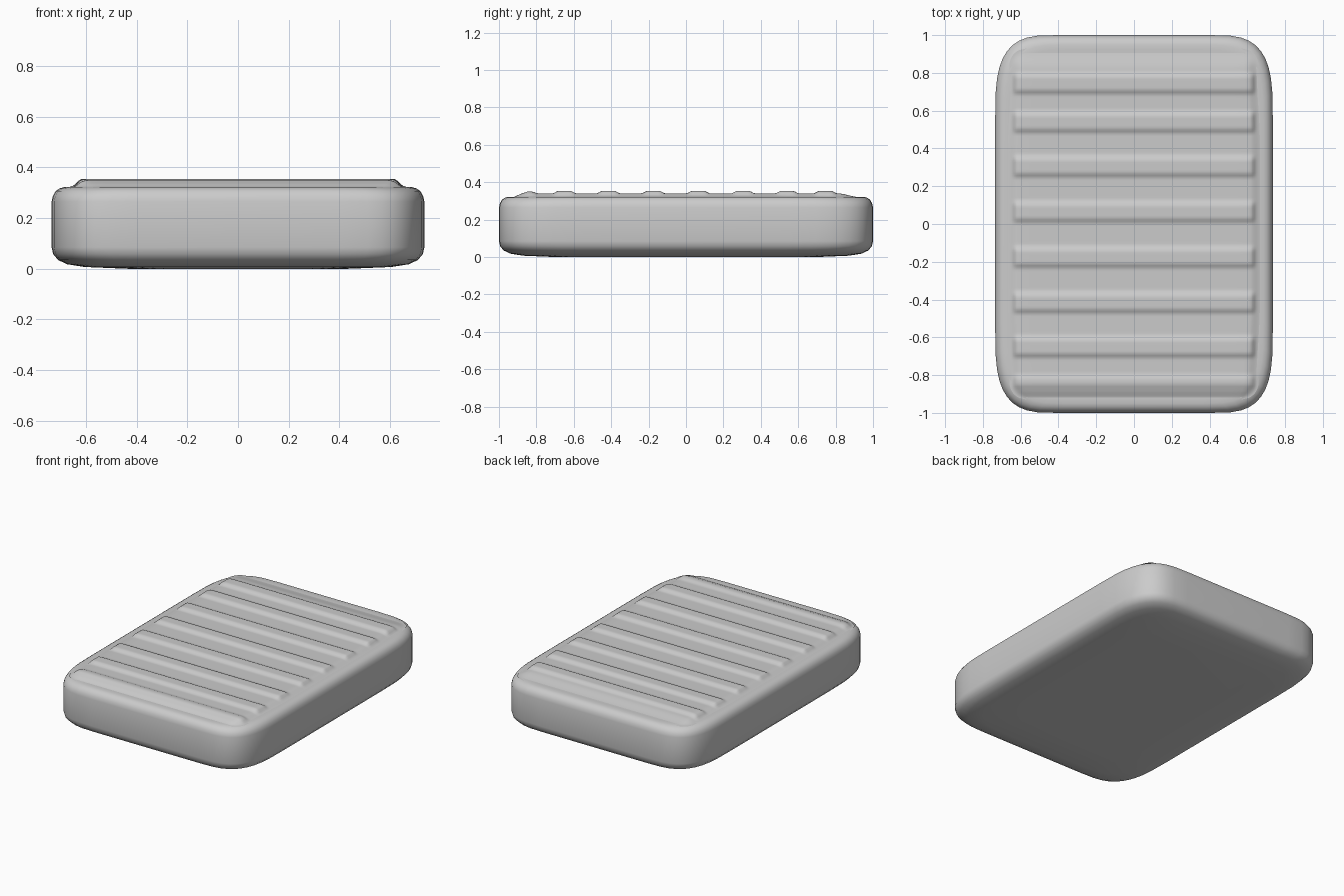
import bpy, bmesh, math

if "Cube" in bpy.data.objects:
    bpy.data.objects.remove(bpy.data.objects["Cube"])

HX, HY = 0.735, 1.0


def finish(name, bm, angle):
    bmesh.ops.recalc_face_normals(bm, faces=bm.faces[:])
    mesh = bpy.data.meshes.new(name)
    bm.to_mesh(mesh)
    bm.free()
    ob = bpy.data.objects.new(name, mesh)
    bpy.context.collection.objects.link(ob)
    bpy.ops.object.select_all(action='DESELECT')
    ob.select_set(True)
    bpy.context.view_layer.objects.active = ob
    bpy.ops.object.shade_smooth_by_angle(angle=math.radians(angle))
    return ob


def smooth(t):
    t = min(1, max(0, t))
    return t * t * (3 - 2 * t)


def outline(inset, n=10, p=2 / 3.3):
    # rounded rectangle with soft, superelliptic corners
    k = 1 - 0.6 * inset
    ax, ay = 0.33 * k, 0.45 * k
    pts = []
    for q, (sx, sy) in enumerate([(1, 1), (-1, 1), (-1, -1), (1, -1)]):
        arc = []
        for i in range(n + 1):
            a = math.pi / 2 * i / n
            arc.append((sx * (HX - inset - ax + ax * math.cos(a) ** p),
                        sy * (HY - inset - ay + ay * max(0, math.sin(a)) ** p)))
        pts += arc if q % 2 == 0 else arc[::-1]
    return pts


# Mattress body: stacked rounded outlines (inset, height)
profile = [(0.30, 0.0), (0.13, 0.007), (0.06, 0.018), (0.025, 0.035), (0.006, 0.058),
           (0.0, 0.085), (0.0, 0.265), (0.005, 0.287), (0.016, 0.306), (0.032, 0.317),
           (0.05, 0.322), (0.075, 0.322)]
bm = bmesh.new()
rings = [[bm.verts.new((x, y, z)) for x, y in outline(d)] for d, z in profile]
for lo, hi in zip(rings, rings[1:]):
    for i in range(len(lo)):
        j = (i + 1) % len(lo)
        bm.faces.new((lo[i], lo[j], hi[j], hi[i]))
bm.faces.new(rings[0])
bm.faces.new(rings[-1])
finish("mattress_body", bm, 40)

# Quilted top panel: raised pad with eight crosswise ridges
ridges = [0.745, 0.54, 0.305, 0.065, -0.175, -0.415, -0.65, -0.835]
PX, Y0, Y1, R = 0.68, -0.93, 0.93, 0.09


def half_width(y):
    d = max(0, R - min(y - Y0, Y1 - y))
    return PX - 0.035 * smooth((abs(y) - 0.4) / 0.5) * 0.6 - R + math.sqrt(max(0, R * R - d * d))


def height(x, y):
    edge_x = smooth((half_width(y) - abs(x)) / 0.07)
    edge_y = smooth((y - Y0) / 0.06) * smooth((Y1 - y) / 0.12)
    z = 0.320 + 0.02 * edge_x * edge_y
    end = smooth((0.648 - abs(x)) / 0.028)
    for c in ridges:
        d = abs(y - c)
        w = 0.065 if c > -0.8 else 0.045
        z += (0.014 if c > -0.8 else 0.010) * end * smooth((w - d) / 0.035)
    return z


half = [0, 0.3, 0.6, 0.8, 0.88, 0.91, 0.925, 0.94, 0.955, 0.97, 0.985, 1.0]
cols = [-u for u in half[:0:-1]] + half
rows = 160
bm = bmesh.new()
grid = []
for r in range(rows + 1):
    y = Y0 + (Y1 - Y0) * r / rows
    w = half_width(y)
    grid.append([bm.verts.new((u * w, y, height(u * w, y))) for u in cols])
for a, b in zip(grid, grid[1:]):
    for i in range(len(cols) - 1):
        bm.faces.new((a[i], a[i + 1], b[i + 1], b[i]))
panel = finish("ribbed_top_panel", bm, 40)
